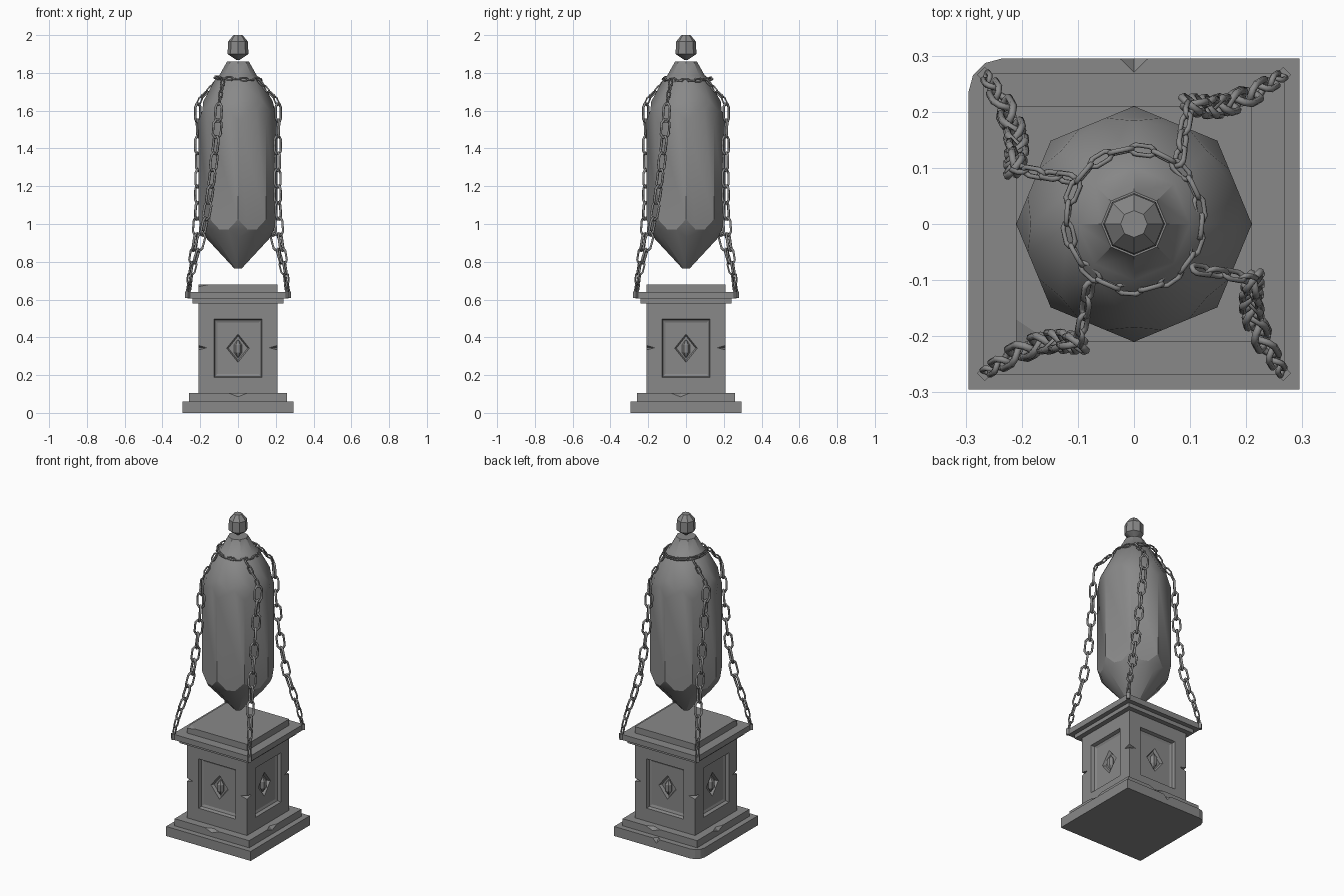
import bpy, bmesh, math
from mathutils import Vector, Matrix

if "Cube" in bpy.data.objects:
    bpy.data.objects.remove(bpy.data.objects["Cube"])

stone = bpy.data.materials.new('dark_stone')
stone.diffuse_color = (0.25, 0.25, 0.25, 1)
stone.use_nodes = True
stone.node_tree.nodes["Principled BSDF"].inputs["Base Color"].default_value = stone.diffuse_color

def finish(bm, name, smooth=None):
    bmesh.ops.recalc_face_normals(bm, faces=bm.faces)
    me = bpy.data.meshes.new(name)
    bm.to_mesh(me)
    bm.free()
    me.materials.append(stone)
    ob = bpy.data.objects.new(name, me)
    bpy.context.collection.objects.link(ob)
    if smooth:
        bpy.ops.object.select_all(action='DESELECT')
        ob.select_set(True)
        bpy.context.view_layer.objects.active = ob
        bpy.ops.object.shade_smooth_by_angle(angle=math.radians(smooth))
    return ob

def add_box(bm, half, z0, z1):
    m = Matrix.Translation((0, 0, (z0 + z1) / 2)) @ Matrix.Diagonal((2 * half, 2 * half, z1 - z0, 1))
    bmesh.ops.create_cube(bm, size=1, matrix=m)

def box(name, half, z0, z1):
    bm = bmesh.new()
    add_box(bm, half, z0, z1)
    return finish(bm, name)

def lathe(name, profile, sides=8, cut_rings=(), offset=0, smooth=None):
    bm = bmesh.new()
    rings = [[bm.verts.new((r * math.cos(math.tau * i / sides), r * math.sin(math.tau * i / sides), z))
              for i in range(sides)] for r, z in profile]
    for a, b in zip(rings, rings[1:]):
        for i in range(sides):
            j = (i + 1) % sides
            bm.faces.new((a[i], a[j], b[j], b[i]))
    bm.faces.new(rings[0])
    bm.faces.new(rings[-1])
    if cut_rings:  # cut the gem corners into small facets
        bmesh.ops.bevel(bm, geom=[v for k in cut_rings for v in rings[k]], offset=offset,
                        segments=1, affect='VERTICES')
    return finish(bm, name, smooth)

def octahedron(name, loc, size, turn=0):
    bm = bmesh.new()
    p = [bm.verts.new(v) for v in ((1, 0, 0), (0, 1, 0), (-1, 0, 0), (0, -1, 0), (0, 0, 1), (0, 0, -1))]
    for i in range(4):
        bm.faces.new((p[i], p[(i + 1) % 4], p[4]))
        bm.faces.new((p[(i + 1) % 4], p[i], p[5]))
    bm.transform(Matrix.Translation(loc) @ Matrix.Rotation(turn, 4, 'Z') @ Matrix.Diagonal((*size, 1)))
    return finish(bm, name)

# Cut a chip out of a stone part, then drop the cutter
def chip(target, loc, size, turn=0):
    cutter = octahedron('chip_cutter', loc, size, turn)
    cutter.hide_render = True
    mod = target.modifiers.new('cut', 'BOOLEAN')
    mod.operation = 'DIFFERENCE'
    mod.solver = 'EXACT'
    mod.object = cutter
    bpy.context.view_layer.update()
    me = bpy.data.meshes.new_from_object(target.evaluated_get(bpy.context.evaluated_depsgraph_get()))
    target.modifiers.clear()
    target.data = me
    bpy.data.objects.remove(cutter)

# Stepped base and cornice
base = box('base_slab', 0.295, 0, 0.06)
step = box('base_step', 0.26, 0.06, 0.105)
box('cornice_lower', 0.24, 0.58, 0.605)
cornice = box('cornice_upper', 0.268, 0.605, 0.64)
cap = box('cap_slab', 0.21, 0.64, 0.68)

# Column with a sunken panel and a rhombus socket on every side
bm = bmesh.new()
add_box(bm, 0.21, 0.105, 0.58)
bm.normal_update()
sides = [f for f in bm.faces if abs(f.normal.z) < 0.5]
bmesh.ops.inset_individual(bm, faces=sides, thickness=0.082, use_even_offset=True)
bmesh.ops.inset_individual(bm, faces=sides, thickness=0.006, depth=-0.02, use_even_offset=True)
bmesh.ops.inset_individual(bm, faces=sides, thickness=0.014, depth=-0.006, use_even_offset=True)
for f in sides:
    n, mid, c = f.normal.copy(), f.calc_center_median(), list(f.verts)
    tips, floor = [], []
    for i in range(4):
        d = (c[i].co + c[(i + 1) % 4].co) / 2 - mid
        d = d.normalized() * (0.075 if abs(d.z) > 0.01 else 0.06)
        tips.append(bm.verts.new(mid + d))
        floor.append(bm.verts.new(mid + d * 0.85 - n * 0.018))
    bm.faces.remove(f)
    for i in range(4):
        j = (i + 1) % 4
        bm.faces.new((c[i], c[j], tips[i]))
        bm.faces.new((c[j], tips[j], tips[i]))
        bm.faces.new((tips[i], tips[j], floor[j], floor[i]))
    bm.faces.new(floor)
column = finish(bm, 'column')

# Small gem in each socket
for k in range(4):
    gem = lathe('panel_gem', [(0.003, -0.047), (0.021, -0.02), (0.021, 0.02), (0.003, 0.047)], 6)
    gem.matrix_world = Matrix.Rotation(k * math.pi / 2, 4, 'Z') @ Matrix.Translation((0, -0.172, 0.34))

# Cracks and chips in the stone
for k in range(4):
    a = math.pi / 4 + k * math.pi / 2
    d = Vector((math.cos(a), math.sin(a), 0)) * 0.21 * math.sqrt(2)
    chip(column, d + Vector((0, 0, 0.345)), (0.045, 0.045, 0.012), a + math.pi / 4)
chip(base, (0, 0.305, 0.06), (0.035, 0.035, 0.04))
for x, y, t in ((0, -0.26, 0), (-0.26, 0.05, 1), (0.26, -0.03, 1), (0.05, 0.26, 0)):
    chip(step, (x, y, 0.105), (0.02, 0.05, 0.02) if t else (0.05, 0.02, 0.02))
chip(cap, (-0.21, -0.21, 0.68), (0.06, 0.04, 0.012))

# Worn back left corner of the base
bm = bmesh.new()
bm.from_mesh(base.data)
edge = [e for e in bm.edges if all(v.co.x < -0.29 and v.co.y > 0.29 for v in e.verts)]
bmesh.ops.bevel(bm, geom=edge, offset=0.06, segments=3, profile=0.5, affect='EDGES')
bm.to_mesh(base.data)
bm.free()

# Floating faceted body and finial
lathe('crystal_body', [(0.02, 0.765), (0.21, 0.97), (0.21, 1.6), (0.116, 1.775), (0.1, 1.785), (0.058, 1.86)],
      cut_rings=(1, 2), offset=0.055, smooth=30)
lathe('finial', [(0.008, 1.868), (0.055, 1.9), (0.053, 1.965), (0.024, 2.0)], smooth=30)

# Chain link: chamfered loop swept with a six-sided wire
def add_link(bm, centre, along, twist, length, width, wire):
    x = along.normalized()
    y = x.cross(Vector((0, 0, 1)))
    y = (y if y.length > 0.05 else x.cross(Vector((0, 1, 0)))).normalized()
    y = Matrix.Rotation(twist, 3, x) @ y
    z = x.cross(y)
    l, w = length / 2 - wire, width / 2 - wire
    loop = [(l, -w * .45), (l, w * .45), (l * .62, w), (-l * .62, w),
            (-l, w * .45), (-l, -w * .45), (-l * .62, -w), (l * .62, -w)]
    rings = []
    for u, v in loop:
        c = centre + x * u + y * v
        out = (x * (u / l) + y * (v / w)).normalized()
        rings.append([bm.verts.new(c + wire * (out * math.cos(math.tau * i / 6) + z * math.sin(math.tau * i / 6)))
                      for i in range(6)])
    for k in range(8):
        a, b = rings[k], rings[(k + 1) % 8]
        for i in range(6):
            bm.faces.new((a[i], a[(i + 1) % 6], b[(i + 1) % 6], b[i]))

# Smooth path through points, sampled densely
def sample(pts):
    pts = [Vector(p) for p in pts]
    p = [2 * pts[0] - pts[1]] + pts + [2 * pts[-1] - pts[-2]]
    out = []
    for i in range(1, len(p) - 2):
        a, b, c, d = p[i - 1:i + 3]
        for s in range(40):
            t = s / 40
            out.append(.5 * (2 * b + (c - a) * t + (2 * a - 5 * b + 4 * c - d) * t * t
                             + (3 * b - a - 3 * c + d) * t ** 3))
    return out + [pts[-1]]

def chain(name, path, rot, size, twist):
    bm = bmesh.new()
    i, n = 0, 0
    while i < len(path) - 1:
        length = size(path[i].z)
        j, run = i, 0
        while j < len(path) - 1 and run < length * 0.77:
            run += (path[j + 1] - path[j]).length
            j += 1
        if run < length * 0.4:
            break
        add_link(bm, (path[i] + path[j]) / 2, path[j] - path[i],
                 math.radians(twist + 90 * (n % 2)), length, length * 0.52, 0.003 + length * 0.037)
        i, n = j, n + 1
    bm.transform(rot)
    return finish(bm, name, smooth=65)

# Four hanging chains, from the collar over the shoulder to the pedestal corners
path = sample([(-0.08, -0.105, 1.765), (-0.088, -0.158, 1.705), (-0.1, -0.212, 1.635), (-0.115, -0.21, 1.45),
               (-0.15, -0.21, 1.15), (-0.19, -0.222, 0.94), (-0.24, -0.25, 0.76), (-0.266, -0.266, 0.625)])
def link_size(z):
    if z > 1.65:
        return 0.055
    return 0.108 if z > 0.95 else 0.045 + 0.063 * max(0, z - 0.62) / 0.33
for k in range(4):
    rot = Matrix.Rotation(k * math.pi / 2, 4, 'Z')
    chain('hanging_chain', path, rot, link_size, -40)
    # Anchor block at the corner
    bm = bmesh.new()
    bmesh.ops.create_cube(bm, size=1, matrix=rot @ Matrix.Translation((-0.266, -0.266, 0.625))
                          @ Matrix.Rotation(math.pi / 4, 4, 'Z') @ Matrix.Diagonal((0.02, 0.02, 0.035, 1)))
    finish(bm, 'chain_anchor')

# Collar chain around the neck, slightly tilted
ring = [Vector((0.12 * math.cos(a), 0.008 + 0.126 * math.sin(a), 1.768 - 0.007 * math.cos(a)))
        for a in (math.tau * i / 800 for i in range(801))]
chain('collar_chain', ring, Matrix.Identity(4), lambda z: 0.0505, 10)
